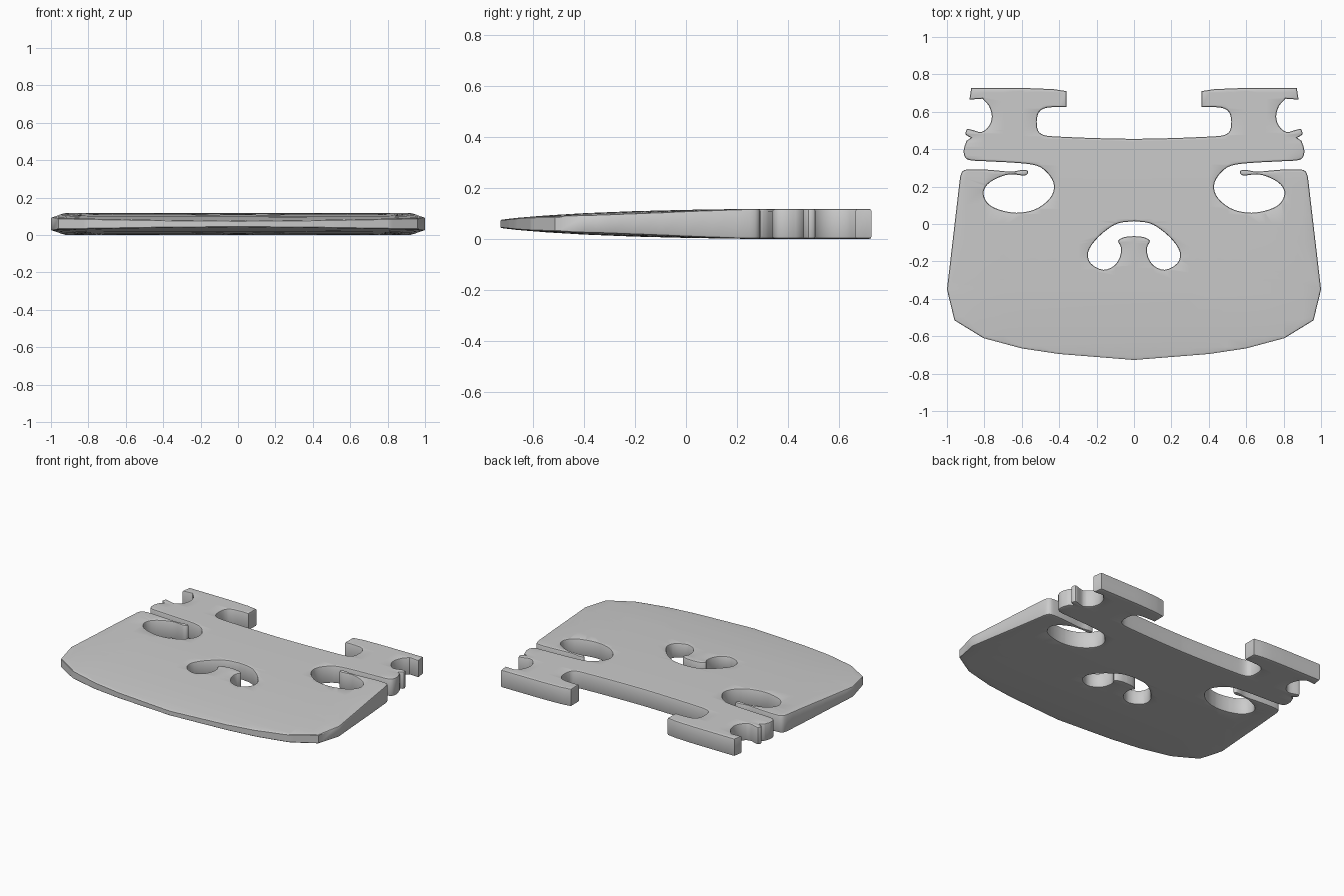
import bpy, bmesh
from mathutils import Vector

if "Cube" in bpy.data.objects:
    bpy.data.objects.remove(bpy.data.objects["Cube"])

CENTRE, DEPTH, ROUND = 0.059, 0.059, 0.009


def smooth(pts, n=3):
    """Catmull-Rom curve through the points."""
    p = [Vector(q) for q in pts]
    p = [2 * p[0] - p[1]] + p + [2 * p[-1] - p[-2]]
    out = []
    for a, b, c, d in zip(p, p[1:], p[2:], p[3:]):
        for i in range(n):
            t = i / n
            out.append(0.5 * (2 * b + (c - a) * t + (2 * a - 5 * b + 4 * c - d) * t * t
                              + (3 * b - a - 3 * c + d) * t ** 3))
    return out + [p[-2]]


def mirrored(half):
    """Close a right-hand half whose ends lie on x = 0."""
    return half + [Vector((-q.x, q.y)) for q in reversed(half[1:-1])]


def half_thickness(x, y):
    """Half thickness tapers to the thin crown and slightly to the flanks."""
    table = [(-0.73, .016), (-.66, .024), (-.55, .033), (-.4, .042), (-.2, .050),
             (0, .055), (.25, .059), (.8, .059)]
    h = table[-1][1]
    for (y0, h0), (y1, h1) in zip(table, table[1:]):
        if y <= y1:
            h = h0 + (h1 - h0) * max(0, (y - y0) / (y1 - y0))
            break
    side = min(1, max(0, (abs(x) - .7) / .3))
    low = min(1, max(0, (.25 - y) / .4))
    return h * (1 - .2 * side * side * low)


# arch between the feet
arch = smooth([(0, .455), (.2, .459), (.4, .467), (.48, .475), (.513, .5), (.52, .55),
               (.51, .595), (.48, .618), (.43, .625), (.36, .625)])
# foot block
foot = [Vector(q) for q in [(.36, .71), (.43, .721), (.56, .726), (.87, .728), (.88, .665)]]
# ankle cut-out and small nub
ankle = smooth([(.81, .67), (.775, .63), (.76, .575), (.775, .525), (.815, .492), (.865, .503),
                (.892, .507), (.9, .48), (.872, .461)])
# knee lobe, side slot and oval side opening
knee = smooth([(.895, .445), (.91, .40), (.905, .36), (.875, .341), (.78, .335), (.617, .326),
               (.52, .312), (.468, .278), (.432, .225), (.432, .17), (.468, .118), (.537, .075),
               (.63, .06), (.725, .078), (.783, .112), (.805, .165), (.783, .212), (.725, .248),
               (.66, .266), (.59, .259), (.568, .27), (.572, .287), (.607, .288), (.66, .28),
               (.78, .29), (.885, .292), (.918, .28), (.93, .25)])
# flank and faceted crown
crown = [Vector(q) for q in [(1, -.35), (.96, -.515), (.805, -.61), (.6, -.665),
                             (.4, -.695), (0, -.727)]]
# heart-shaped centre opening
heart = smooth([(0, .015), (.08, .005), (.14, -.027), (.205, -.085), (.245, -.15), (.232, -.21),
                (.165, -.245), (.105, -.222), (.075, -.175), (.07, -.125), (.085, -.09),
                (.05, -.07), (0, -.065)])

# filled flat profile with rounded rim
cu = bpy.data.curves.new("plate_profile", 'CURVE')
cu.dimensions, cu.fill_mode = '2D', 'BOTH'
cu.extrude, cu.bevel_depth, cu.offset = DEPTH - ROUND, ROUND, -ROUND
cu.bevel_resolution = 1
for loop in (mirrored(arch + foot + ankle + knee + crown), mirrored(heart)):
    s = cu.splines.new('POLY')
    s.points.add(len(loop) - 1)
    for pt, q in zip(s.points, loop):
        pt.co = (q.x, q.y, 0, 1)
    s.use_cyclic_u = True
helper = bpy.data.objects.new("plate_profile", cu)
bpy.context.collection.objects.link(helper)
bpy.context.view_layer.update()
me = bpy.data.meshes.new_from_object(helper.evaluated_get(bpy.context.evaluated_depsgraph_get()))
bpy.data.objects.remove(helper)

# cut the slab into a grid and taper its thickness
bm = bmesh.new()
bm.from_mesh(me)
bmesh.ops.remove_doubles(bm, verts=bm.verts, dist=1e-5)
for i in range(-9, 10):
    for axis in ((1, 0, 0), (0, 1, 0)):
        if axis[1] and abs(i) > 7:
            continue
        bmesh.ops.bisect_plane(bm, geom=bm.verts[:] + bm.edges[:] + bm.faces[:], dist=1e-5,
                               plane_co=Vector(axis) * (i * .1 + .003), plane_no=axis)
for v in bm.verts:
    v.co.z = CENTRE + v.co.z / DEPTH * half_thickness(v.co.x, v.co.y)
bmesh.ops.recalc_face_normals(bm, faces=bm.faces)
bm.to_mesh(me)
bm.free()

ob = bpy.data.objects.new("bridge_plate", me)
me.name = "bridge_plate"
bpy.context.collection.objects.link(ob)
bpy.context.view_layer.objects.active = ob
ob.select_set(True)
bpy.ops.object.shade_smooth_by_angle(angle=0.6)
